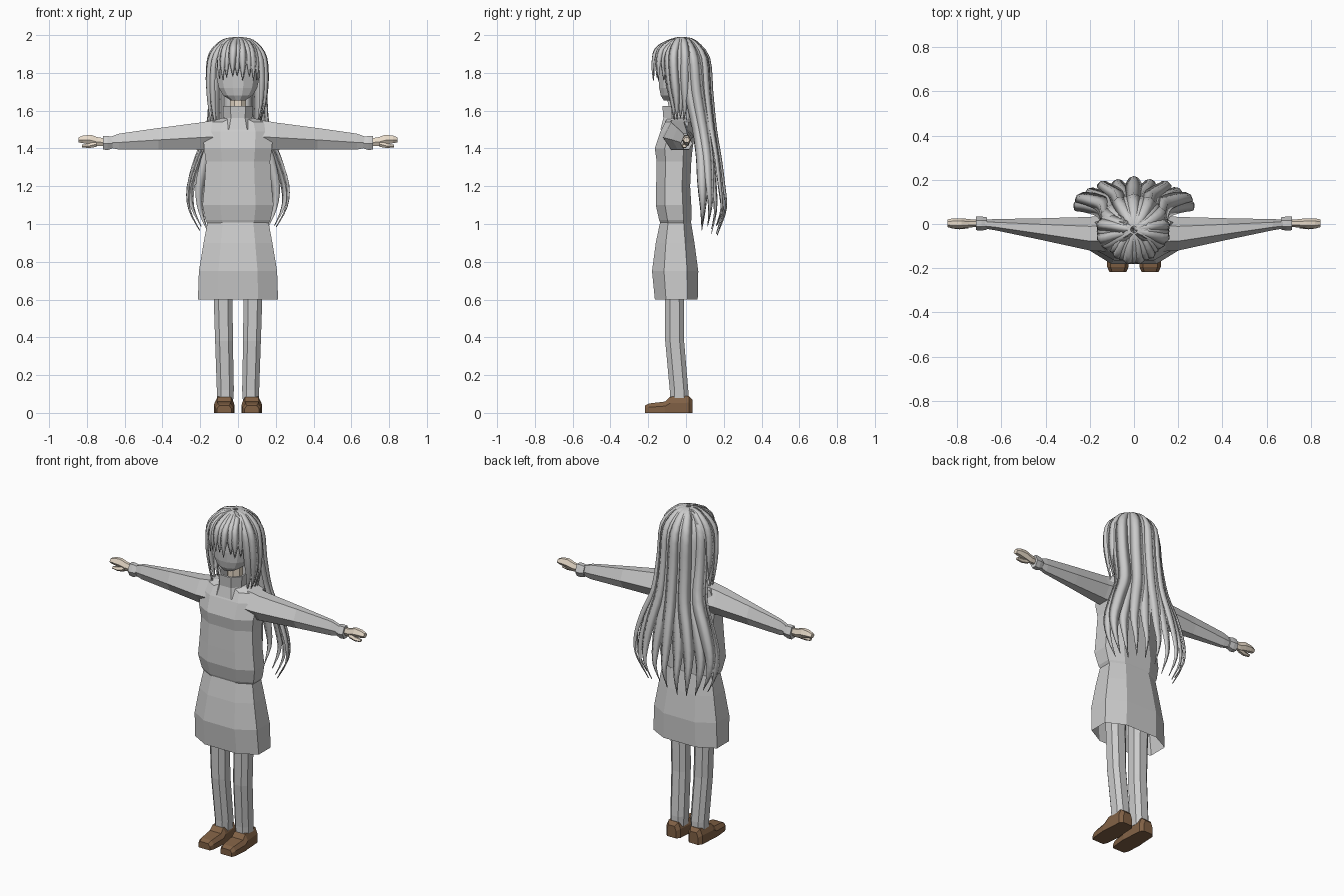
import bpy, bmesh, math, random
from mathutils import Vector

if "Cube" in bpy.data.objects:
    bpy.data.objects.remove(bpy.data.objects["Cube"])

random.seed(4)


def material(name, rgb):
    m = bpy.data.materials.new(name)
    m.diffuse_color = (*rgb, 1)
    m.use_nodes = True
    m.node_tree.nodes["Principled BSDF"].inputs["Base Color"].default_value = m.diffuse_color
    return m


SKIN = material("skin", (0.80, 0.70, 0.58))
BROWN = material("brown_leather", (0.22, 0.12, 0.06))


def loft(name, groups, mat=None, start=True, end=True, smooth=False):
    """Each group is a list of rings; neighbouring rings are bridged."""
    bm = bmesh.new()
    for rings in groups:
        vs = [[bm.verts.new(p) for p in r] for r in rings]
        n = len(vs[0])
        for a, b in zip(vs, vs[1:]):
            for i in range(n):
                j = (i + 1) % n
                bm.faces.new((a[i], a[j], b[j], b[i]))
        if start:
            bm.faces.new(vs[0][::-1])
        if end:
            bm.faces.new(vs[-1])
    bmesh.ops.recalc_face_normals(bm, faces=bm.faces)
    for f in bm.faces:
        f.smooth = smooth
    me = bpy.data.meshes.new(name)
    bm.to_mesh(me)
    bm.free()
    ob = bpy.data.objects.new(name, me)
    bpy.context.collection.objects.link(ob)
    if mat:
        me.materials.append(mat)
    return ob


def octagon(z, w, yf, yb, cx=0, k=0.5):
    """Horizontal ring: half width w, front yf, back yb, corners cut."""
    d = yb - yf
    a, b = yf + d * 0.26, yb - d * 0.24
    return [(cx + x, y, z) for x, y in
            [(-k * w, yf), (k * w, yf), (w, a), (w, b),
             (k * w, yb), (-k * w, yb), (-w, b), (-w, a)]]


def oval(z, rx, ry, cy, n=12):
    return [(rx * math.sin(math.tau * (i + .5) / n),
             cy - ry * math.cos(math.tau * (i + .5) / n), z) for i in range(n)]


def across(x, y0, y1, z0, z1):
    """Six-sided vertical ring facing along x, for arms and hands."""
    ym, zm = (y0 + y1) / 2, z0 + (z1 - z0) * 0.45
    q = (y1 - y0) * 0.22
    return [(x, y0, zm), (x, ym - q, z0), (x, ym + q, z0),
            (x, y1, zm), (x, ym + q, z1), (x, ym - q, z1)]


# Clothes on the trunk
loft("skirt", [[octagon(*r) for r in [
    (0.60, .212, -.165, .062), (0.75, .207, -.18, .065),
    (0.90, .182, -.16, .045), (1.02, .16, -.135, .025)]]], start=False)
loft("sweater", [[octagon(*r) for r in [
    (0.99, .155, -.13, .02), (1.02, .172, -.142, .028), (1.10, .188, -.16, .028),
    (1.20, .178, -.158, .022), (1.33, .17, -.155, .028), (1.40, .18, -.165, .035),
    (1.49, .185, -.135, .05), (1.54, .165, -.11, .05), (1.56, .085, -.10, .05)]]])
loft("collar", [[octagon(*r) for r in [
    (1.50, .095, -.135, .055), (1.56, .075, -.12, .055), (1.625, .08, -.125, .06),
    (1.625, .07, -.112, .048), (1.56, .065, -.105, .045)]]], start=False)

# Head and neck
loft("neck", [[oval(z, .045, .045, -.03, 8) for z in (1.54, 1.70)]], SKIN)
loft("head", [[oval(*r) for r in [
    (1.655, .04, .04, -.08), (1.68, .08, .068, -.068), (1.72, .105, .09, -.055),
    (1.78, .118, .112, -.038), (1.86, .125, .118, -.03), (1.93, .10, .098, -.025),
    (1.975, .05, .05, -.025)]]])

# Arms, cuffs, hands, legs and shoes for both sides
for s, side in ((1, "left"), (-1, "right")):
    loft(side + "_sleeve", [[across(s * x, *r) for x, *r in [
        (.12, -.125, .04, 1.39, 1.55), (.20, -.12, .032, 1.393, 1.537),
        (.42, -.072, .026, 1.394, 1.508), (.63, -.028, .022, 1.394, 1.478),
        (.68, -.02, .02, 1.405, 1.46)]]])
    loft(side + "_cuff", [[across(s * x, *r) for x, *r in [
        (.665, -.025, .03, 1.40, 1.46), (.69, -.03, .034, 1.392, 1.466),
        (.715, -.028, .034, 1.394, 1.465)]]])
    loft(side + "_hand", [
        [across(s * x, *r) for x, *r in [
            (.70, -.012, .018, 1.415, 1.452), (.745, -.016, .022, 1.412, 1.46),
            (.78, -.02, .026, 1.42, 1.472), (.82, -.02, .026, 1.428, 1.468),
            (.845, -.014, .02, 1.432, 1.458)]],
        [across(s * x, *r) for x, *r in [
            (.75, -.02, .012, 1.408, 1.44), (.79, -.024, .006, 1.402, 1.425),
            (.825, -.02, .002, 1.406, 1.42)]]], SKIN)
    loft(side + "_leg", [[octagon(z, w, f, b, s * cx) for z, w, f, b, cx in [
        (.06, .042, -.085, .012, .068), (.12, .045, -.086, .012, .067),
        (.38, .047, -.11, -.01, .074), (.62, .05, -.112, -.012, .079),
        (.90, .06, -.11, -.005, .085)]]])
    shoe = [[(s * .073 + w * x, y, h * z) for x, z in
             [(-1, 0), (1, 0), (1, .6), (.68, 1), (-.68, 1), (-1, .6)]]
            for y, w, h in [(-.218, .038, .038), (-.195, .048, .05), (-.11, .055, .06),
                            (-.085, .052, .085), (.015, .046, .09), (.034, .03, .07)]]
    loft(side + "_shoe", [shoe], BROWN)


# Hair strands: flattened tapering lofts running down from the crown
def sample(profile, t):
    """Catmull-Rom through rows of (z, rx, ry, cy)."""
    f = t * (len(profile) - 1)
    i = min(int(f), len(profile) - 2)
    u = f - i
    p = [Vector(profile[max(0, min(len(profile) - 1, i + k))]) for k in (-1, 0, 1, 2)]
    return .5 * (2 * p[1] + (p[2] - p[0]) * u + (2 * p[0] - 5 * p[1] + 4 * p[2] - p[3]) * u * u
                 + (3 * p[1] - p[0] - 3 * p[2] + p[3]) * u ** 3)


def strand(profile, top, tip, width, drop=0, steps=16, lift=0):
    rings = []
    for k in range(steps + 1):
        t = k / steps
        z, rx, ry, cy = sample(profile, t)
        a = math.radians(top + (tip - top) * t)
        out = Vector((math.sin(a), -math.cos(a), 0))
        c = Vector((rx * out.x, cy + ry * out.y, z - drop * t * t)) + out * lift * min(1, 3 * t)
        tan = Vector((rx * math.cos(a), ry * math.sin(a), 0)).normalized()
        h = min(width * (.75 + .4 * t), .008 + rx * .4) * max(.06, 1 - t ** 5)
        if t > .7:
            h *= 1 - .5 * (t - .7) / .3
        th = .011 * (1 - .7 * t ** 4)
        # edges bend inward so the strand hugs the head
        e = -out * h * .22
        rings.append([c - tan * h + e, c + out * th * .6, c + tan * h + e, c - out * th])
    return rings


CROWN = [(1.99, .012, .012, -.025), (1.972, .075, .07, -.025)]
BACK = CROWN + [(1.88, .143, .135, -.02), (1.70, .152, .13, 0), (1.50, .165, .10, .05),
                (1.35, .225, .105, .07), (1.20, .27, .125, .07), (1.08, .262, .135, .07),
                (.97, .205, .10, .07)]
SIDE = CROWN + [(1.89, .14, .13, -.03), (1.76, .155, .125, -.03), (1.62, .145, .10, -.025),
                (1.50, .118, .065, -.03)]
FRINGE = CROWN + [(1.93, .115, .12, -.038), (1.86, .132, .135, -.04), (1.785, .125, .13, -.04)]

# crown angles leave one narrow parting at the back
tops = [104, 120, 136, 152, 167, 181, 195, 206, 230, 244, 257]
back = []
for i, top in enumerate(tops):
    back.append(strand(BACK, top, 98 + i * 16.4, .04,
                       drop=random.uniform(-.03, .035), steps=24, lift=.008 * (i % 2)))
loft("long_back_hair", back, smooth=True)

side_hair = []
for s in (1, -1):
    for i, a in enumerate((58, 72, 86, 100, 113)):
        side_hair.append(strand(SIDE, s * a, s * (a + 4), .03,
                                drop=random.uniform(-.07, .03),
                                lift=.006 * (i % 2) + (.008 if s < 0 else 0)))
loft("side_hair", side_hair, smooth=True)

fringe = []
for i in range(9):
    a = -52 + i * 13
    fringe.append(strand(FRINGE, a, a * 1.02 + random.uniform(-3, 3), .025,
                         drop=random.uniform(-.025, .03), steps=12, lift=.005 * (i % 2)))
loft("fringe", fringe, smooth=True)
